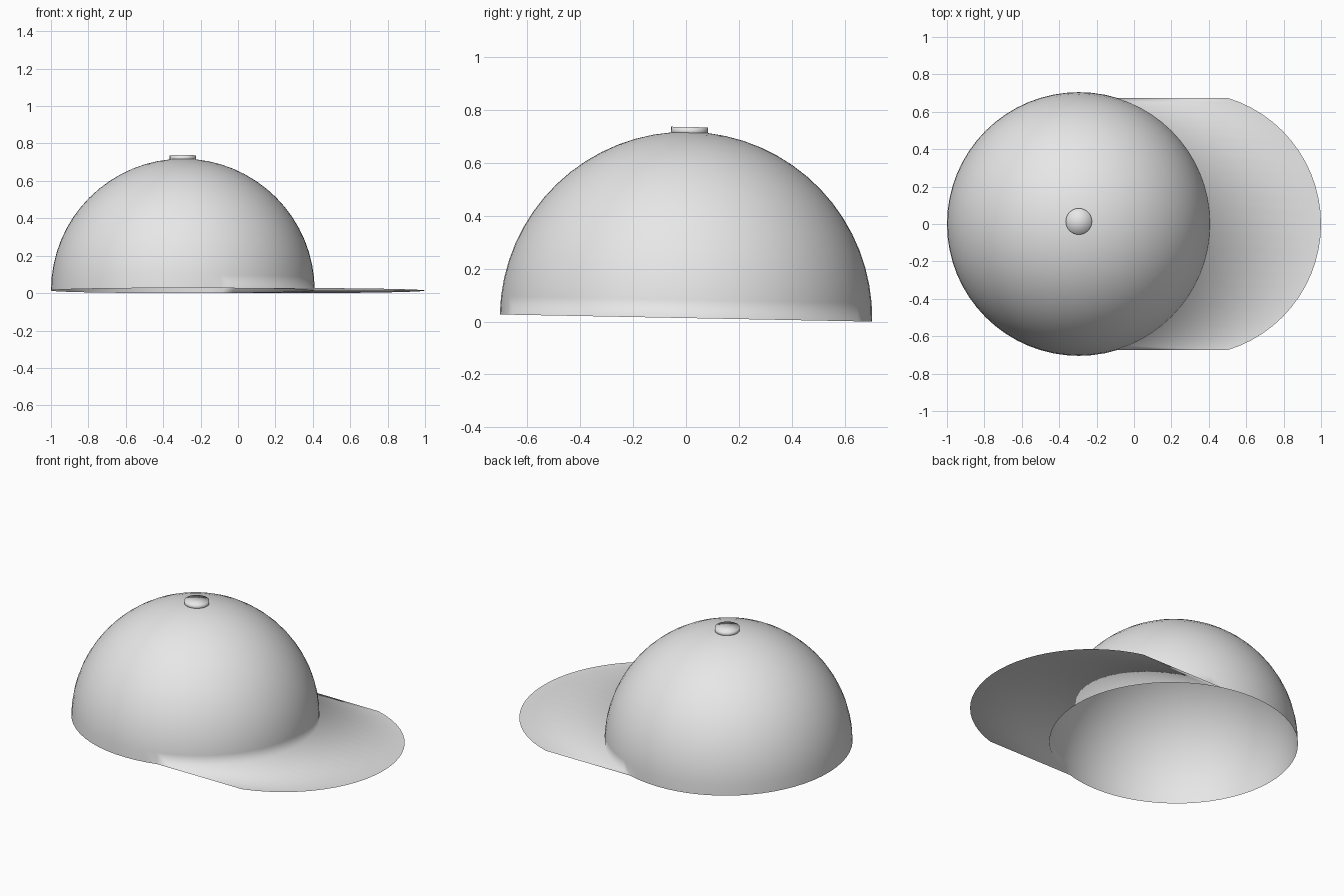
import bpy
import bmesh
from math import radians, sin
from mathutils import Matrix, Vector

RADIUS = 0.705
SHIFT = 0.59            # how far the brim reaches past the crown
TILT = radians(-1.1)    # slight lean towards the back

cube = bpy.data.objects.get("Cube")
if cube:
    bpy.data.objects.remove(cube, do_unlink=True)

grey = bpy.data.materials.new("light_grey_cloth")
grey.use_nodes = True
colour = (0.8, 0.8, 0.8, 1)
grey.diffuse_color = colour
grey.node_tree.nodes["Principled BSDF"].inputs["Base Color"].default_value = colour

# Everything is modelled upright on the rim plane, then leaned as one
placement = (Matrix.Translation((-SHIFT / 2, 0, RADIUS * sin(-TILT)))
             @ Matrix.Rotation(TILT, 4, "X"))


def finish(bm, name):
    bm.transform(placement)
    for face in bm.faces:
        face.smooth = True
    mesh = bpy.data.meshes.new(name)
    bm.to_mesh(mesh)
    bm.free()
    mesh.materials.append(grey)
    obj = bpy.data.objects.new(name, mesh)
    bpy.context.collection.objects.link(obj)
    return obj


# Crown: open half sphere
bm = bmesh.new()
bmesh.ops.create_uvsphere(bm, u_segments=64, v_segments=32, radius=RADIUS)
below = [v for v in bm.verts if v.co.z < -0.001]
bmesh.ops.delete(bm, geom=below, context="VERTS")

# Brim: the front part of the rim pulled straight out as a thin sheet
front_rim = [e for e in bm.edges if e.is_boundary
             and all(v.co.x > 0.2 for v in e.verts)]
sheet = bmesh.ops.extrude_edge_only(bm, edges=front_rim)["geom"]
outer = [g for g in sheet if isinstance(g, bmesh.types.BMVert)]
bmesh.ops.translate(bm, verts=outer, vec=Vector((SHIFT, 0, 0)))
bm.normal_update()
for face in [g for g in sheet if isinstance(g, bmesh.types.BMFace)]:
    if face.normal.z < 0:
        face.normal_flip()
finish(bm, "crown_and_brim")

# Button: small soft-shaded disc on the top
bm = bmesh.new()
bmesh.ops.create_cone(bm, cap_ends=True, cap_tris=True, segments=32,
                      radius1=0.07, radius2=0.07, depth=0.03,
                      matrix=Matrix.Translation((0, 0, RADIUS + 0.003)))
finish(bm, "top_button")
